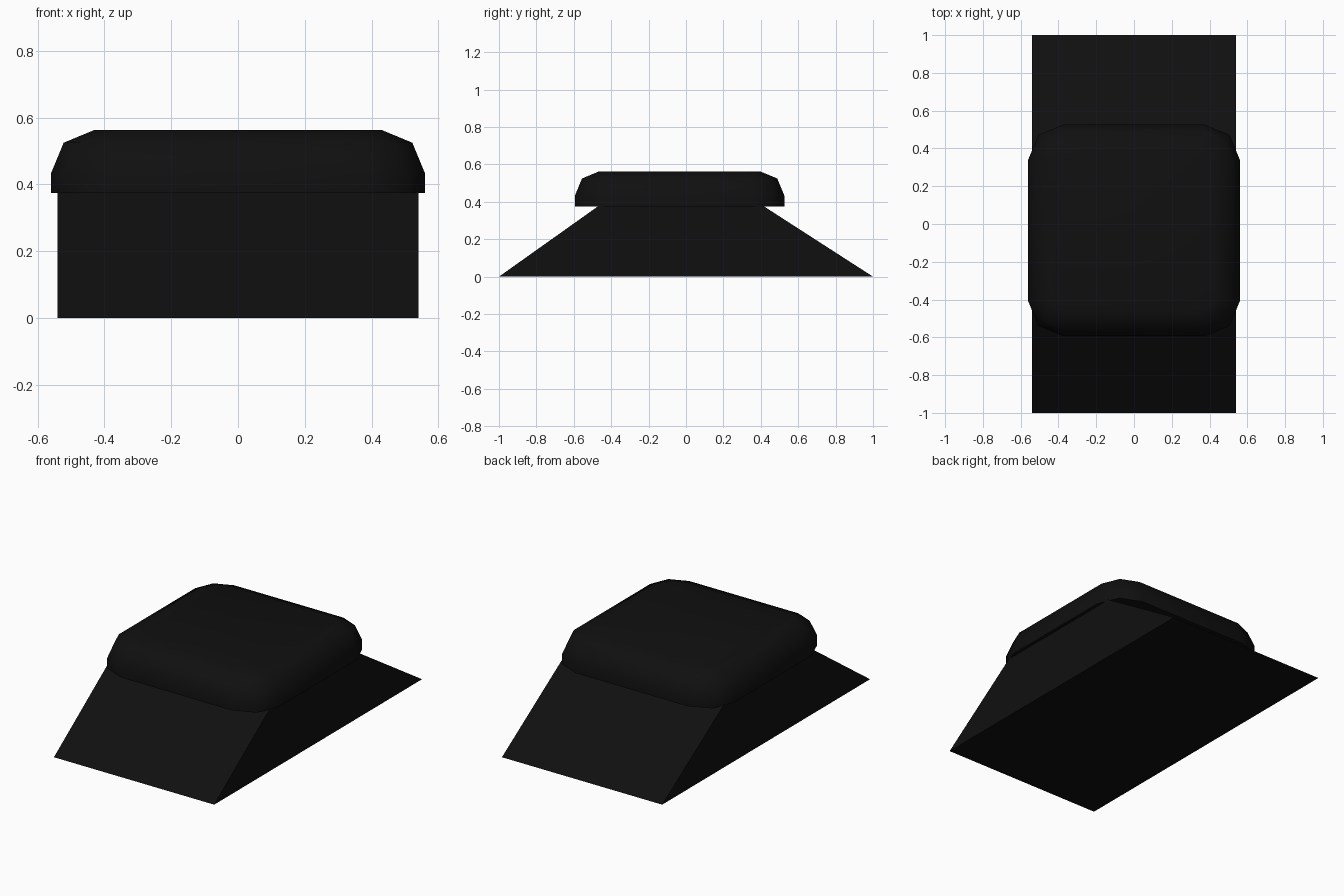
import bpy, bmesh
from mathutils import Matrix, Vector

if "Cube" in bpy.data.objects:
    bpy.data.objects.remove(bpy.data.objects["Cube"])

black = bpy.data.materials.new("near_black")
black.diffuse_color = (0.005, 0.005, 0.005, 1)
black.use_nodes = True
black.node_tree.nodes["Principled BSDF"].inputs["Base Color"].default_value = black.diffuse_color


def finish(bm, name):
    bmesh.ops.recalc_face_normals(bm, faces=bm.faces)
    mesh = bpy.data.meshes.new(name)
    bm.to_mesh(mesh)
    bm.free()
    mesh.materials.append(black)
    obj = bpy.data.objects.new(name, mesh)
    bpy.context.collection.objects.link(obj)
    return obj


# Base: trapezoid side profile extruded across the width
half_width = 0.54
profile = [(-1, 0), (1, 0), (0.41, 0.38), (-0.465, 0.38)]
bm = bmesh.new()
face = bm.faces.new([bm.verts.new((-half_width, y, z)) for y, z in profile])
ext = bmesh.ops.extrude_face_region(bm, geom=[face])
bmesh.ops.translate(bm, vec=(2 * half_width, 0, 0),
                    verts=[v for v in ext["geom"] if isinstance(v, bmesh.types.BMVert)])
finish(bm, "wedge_base")

# Cap: box with rounded upright corners, then a rounded upper rim
low, high = 0.375, 0.563
bm = bmesh.new()
bmesh.ops.create_cube(bm, size=1, matrix=Matrix.Translation((0, -0.034, (low + high) / 2))
                      @ Matrix.Diagonal(Vector((1.12, 1.12, high - low, 1))))
upright = [e for e in bm.edges if abs(e.verts[0].co.z - e.verts[1].co.z) > 0.1]
bmesh.ops.bevel(bm, geom=upright, offset=0.185, segments=2, profile=0.5, affect='EDGES')
rim = [e for e in bm.edges if all(v.co.z > high - 0.001 for v in e.verts)]
bmesh.ops.bevel(bm, geom=rim, offset=0.13, segments=2, profile=0.5, affect='EDGES')
cap = finish(bm, "rounded_cap")

# Smooth the rounded cap, keeping its lower edge sharp
bpy.ops.object.select_all(action='DESELECT')
cap.select_set(True)
bpy.context.view_layer.objects.active = cap
bpy.ops.object.shade_smooth_by_angle(angle=1.0)
